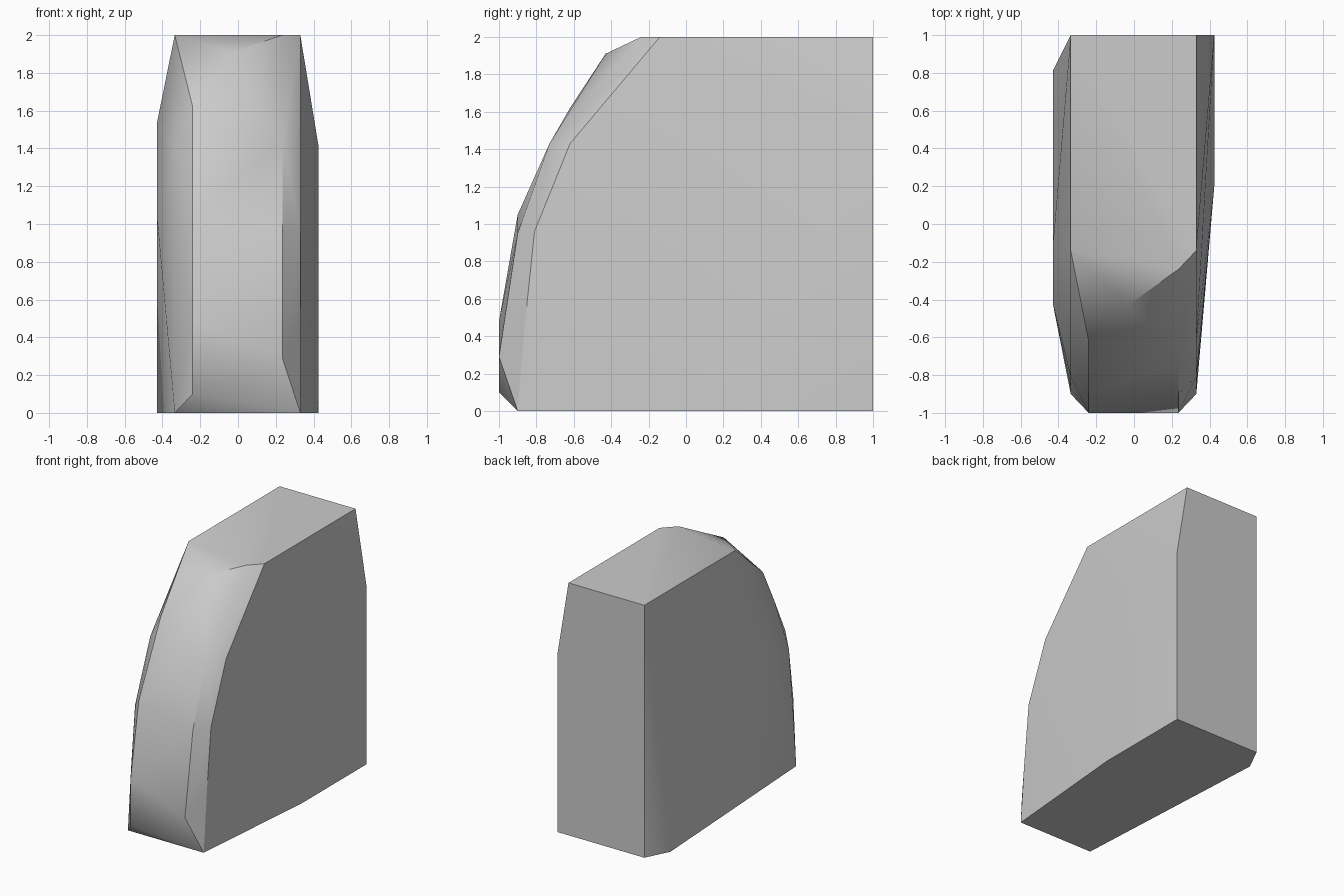
import bpy
import bmesh
import math

# Remove the default object
default_object = bpy.data.objects.get("Cube")
if default_object:
    bpy.data.objects.remove(default_object, do_unlink=True)


def make_material(name, colour):
    material = bpy.data.materials.new(name)
    material.use_nodes = True
    material.diffuse_color = colour
    shader = next(node for node in material.node_tree.nodes if node.type == 'BSDF_PRINCIPLED')
    shader.inputs["Base Color"].default_value = colour
    return material


def section(x, profile):
    """Place a side profile of (y, z) points at the given x."""
    return [(x, y, z) for y, z in profile]


def build_hull(name, points, material, smooth_angle):
    """Wrap a set of profile corners in one faceted solid."""
    mesh = bpy.data.meshes.new(name)
    bm = bmesh.new()
    for point in points:
        bm.verts.new(point)
    result = bmesh.ops.convex_hull(bm, input=bm.verts[:])
    unused = {item for key in ("geom_interior", "geom_unused")
              for item in result[key] if isinstance(item, bmesh.types.BMVert)}
    bmesh.ops.delete(bm, geom=list(unused), context='VERTS')
    bmesh.ops.recalc_face_normals(bm, faces=bm.faces[:])
    bm.to_mesh(mesh)
    bm.free()
    mesh.materials.append(material)
    solid = bpy.data.objects.new(name, mesh)
    bpy.context.collection.objects.link(solid)
    bpy.ops.object.select_all(action='DESELECT')
    solid.select_set(True)
    bpy.context.view_layer.objects.active = solid
    bpy.ops.object.shade_smooth_by_angle(angle=smooth_angle)
    return solid


# Shared curved edge where the front meets each flank
flank_edge = [(-0.9, 0), (-0.86, 0.48), (-0.81, 0.96), (-0.62, 1.43), (-0.14, 2), (1, 2)]

# Bulge of each flank, widest toward the back
right_bulge = section(-0.43, [(0.81, 0), (-0.42, 1.05), (-0.12, 1.53)])
left_bulge = section(0.425, [(1, 0), (1, 1.42), (0.2, 0)])

# Flank edges, with the right one closing the back corner
right_flank = section(-0.335, flank_edge + [(1, 0)])
left_flank = section(0.33, flank_edge)

# Front face edges and the single worn corner at the top
right_front = section(-0.24, [(-1, 0.1), (-1, 0.48), (-0.9, 1.05), (-0.62, 1.62)])
left_front = section(0.235, [(-1, 0.29), (-0.9, 0.95), (-0.73, 1.43), (-0.24, 2)])
top_chip = section(-0.03, [(-0.43, 1.91)])

stone = make_material("stone grey", (0.6, 0.6, 0.6, 1))
build_hull("stone_block",
           right_bulge + left_bulge + right_flank + left_flank
           + right_front + left_front + top_chip,
           stone, math.radians(30))
